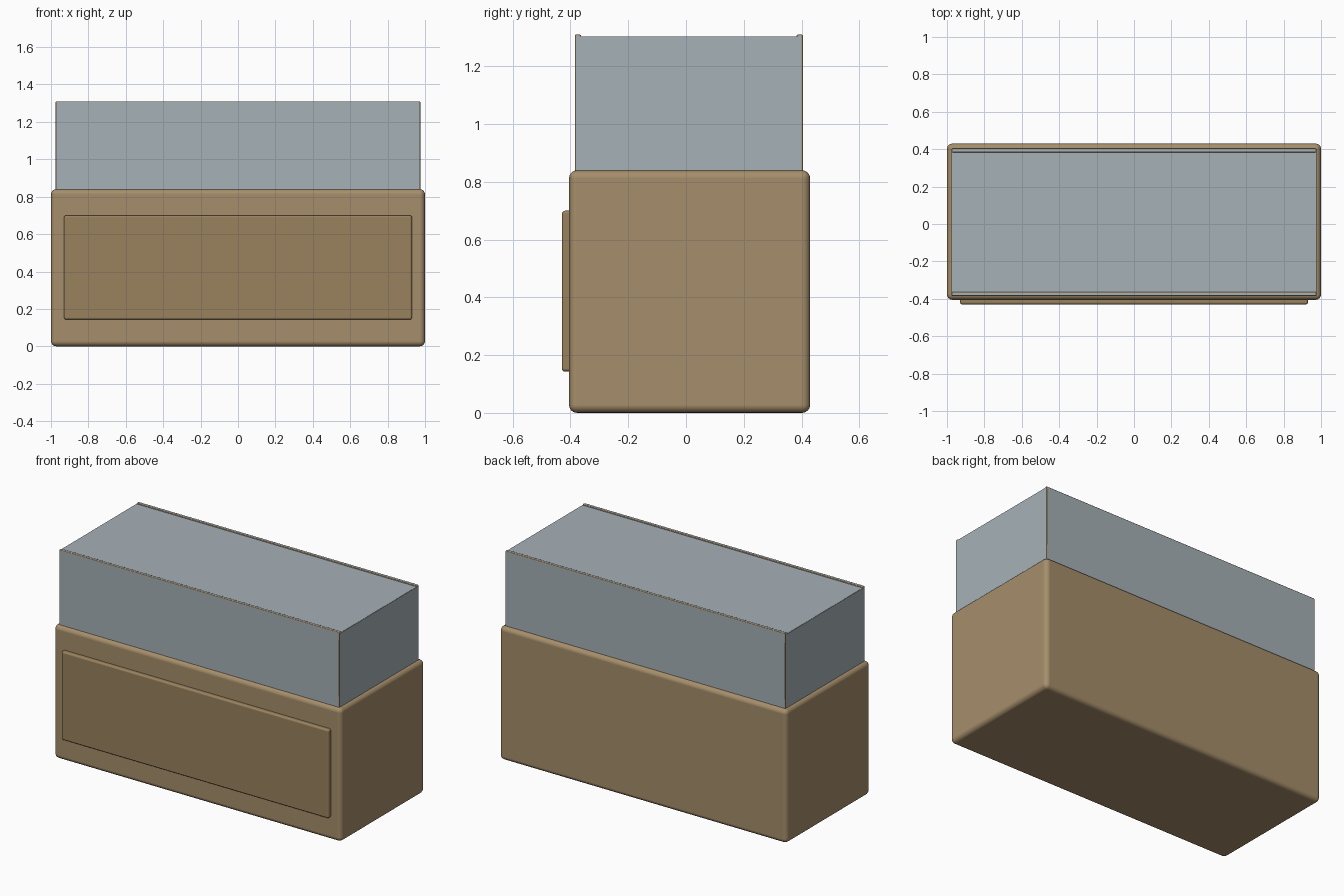
import bpy
import math

if "Cube" in bpy.data.objects:
    bpy.data.objects.remove(bpy.data.objects["Cube"])


def material(name, color):
    m = bpy.data.materials.new(name)
    m.diffuse_color = (*color, 1)
    m.use_nodes = True
    m.node_tree.nodes["Principled BSDF"].inputs["Base Color"].default_value = m.diffuse_color
    return m


wood = material("wood", (0.38, 0.27, 0.145))
panel_wood = material("panel_wood", (0.32, 0.22, 0.11))
glass = material("glass", (0.38, 0.44, 0.47))


def box(name, x, y, z, mats, bevel=0.0, segments=3, bevel_mat=-1):
    """Box from (min, max) ranges with rounded edges."""
    lo, hi = zip(x, y, z)
    bpy.ops.mesh.primitive_cube_add(
        size=1, location=[(a + b) / 2 for a, b in zip(lo, hi)])
    ob = bpy.context.object
    ob.name = name
    ob.scale = [b - a for a, b in zip(lo, hi)]
    bpy.ops.object.transform_apply(location=False, rotation=False, scale=True)
    for m in mats:
        ob.data.materials.append(m)
    if bevel:
        mod = ob.modifiers.new("bevel", "BEVEL")
        mod.width = bevel
        mod.segments = segments
        mod.limit_method = "ANGLE"
        mod.material = bevel_mat
        mod.harden_normals = True
        bpy.ops.object.shade_smooth_by_angle(angle=math.radians(40))
    return ob


# Wooden base cabinet
box("base_cabinet", (-1, 1), (-0.405, 0.43), (0, 0.84), [wood], 0.028, 4)

# Raised panel on the front
box("front_panel", (-0.93, 0.93), (-0.43, -0.395), (0.143, 0.70),
    [panel_wood], 0.011, 3)

# Front and back glass panes with tan edging
for name, y in (("front_glass", (-0.385, -0.363)), ("back_glass", (0.383, 0.405))):
    box(name, (-0.975, 0.975), y, (0.834, 1.31), [glass, wood], 0.005, 2, 1)

# Side glass panes
for name, s in (("left_glass", -1), ("right_glass", 1)):
    x = sorted((s * 0.955, s * 0.976))
    box(name, x, (-0.38, 0.40), (0.834, 1.303), [glass])

# Top glass pane
box("top_glass", (-0.974, 0.974), (-0.37, 0.39), (1.283, 1.304), [glass])
